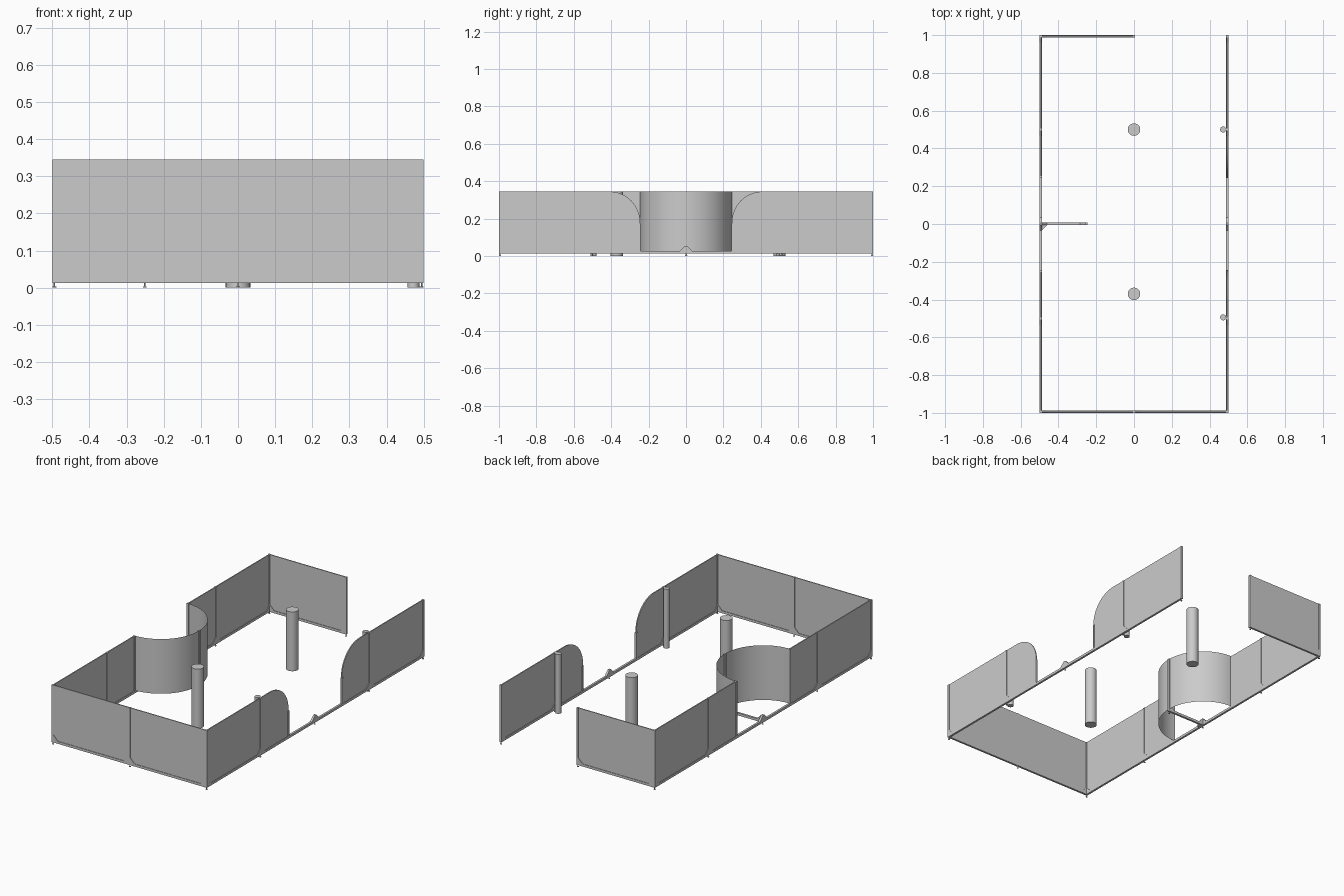
import bpy, bmesh
from math import sin, cos, pi

if "Cube" in bpy.data.objects:
    bpy.data.objects.remove(bpy.data.objects["Cube"])

T = 0.012                      # frame profile width
H, Z0, Z1 = 0.345, 0.013, 0.027  # wall top, rail bottom, rail top
E = 0.494                      # centre line of the long walls
F = 0.994                      # centre line of the end walls


def finish(name, bm, smooth=False):
    bmesh.ops.recalc_face_normals(bm, faces=bm.faces)
    me = bpy.data.meshes.new(name)
    bm.to_mesh(me)
    bm.free()
    ob = bpy.data.objects.new(name, me)
    bpy.context.collection.objects.link(ob)
    if smooth:
        bpy.ops.object.select_all(action='DESELECT')
        ob.select_set(True)
        bpy.context.view_layer.objects.active = ob
        bpy.ops.object.shade_smooth_by_angle()
    return ob


def prism(name, pts, axis, pos, thick):
    """Extrude an (s, z) outline; the wall runs along axis at cross position pos."""
    bm = bmesh.new()
    def co(s, z, d):
        return (s, pos + d, z) if axis == 'x' else (pos + d, s, z)
    face = bm.faces.new([bm.verts.new(co(s, z, -thick / 2)) for s, z in pts])
    ext = bmesh.ops.extrude_face_region(bm, geom=[face])
    vs = [g for g in ext['geom'] if isinstance(g, bmesh.types.BMVert)]
    bmesh.ops.translate(bm, verts=vs, vec=(0, thick, 0) if axis == 'x' else (thick, 0, 0))
    return finish(name, bm)


def box(name, s0, s1, z0, z1, axis, pos, thick=T):
    return prism(name, [(s0, z0), (s1, z0), (s1, z1), (s0, z1)], axis, pos, thick)


def post(name, s, axis, pos, top=H):
    return box(name, s - T / 2, s + T / 2, Z0, top, axis, pos)


def gusset(name, s, d, axis, pos):
    a, b = s + d * T / 2, s + d * 0.034
    return prism(name, [(a, Z1), (b, Z1), (a, 0.055)], axis, pos, T)


def cylinder(name, x, y, r1, r2, z0, z1, seg=32):
    bm = bmesh.new()
    bmesh.ops.create_cone(bm, cap_ends=True, segments=seg, radius1=r1, radius2=r2, depth=z1 - z0)
    bmesh.ops.translate(bm, verts=bm.verts, vec=(x, y, (z0 + z1) / 2))
    return finish(name, bm, True)


# long side walls
for side, x in (("left", -E), ("right", E)):
    box(side + "_rail", -1, 1, Z0, Z1, 'y', x)
    for m in (-1, 1):
        post(side + "_corner_post", m * F, 'y', x)
        post(side + "_middle_post", m * 0.5, 'y', x)
        post(side + "_inner_post", m * 0.249, 'y', x, H if side == "left" else 0.175)
        gusset(side + "_corner_gusset", m * F, -m, 'y', x)
        for d in (-1, 1):
            gusset(side + "_middle_gusset", m * 0.5, d, 'y', x)
        gusset(side + "_centre_gusset", 0, m, 'y', x)
        box(side + "_panel", m * 0.5, m * F, Z1, H, 'y', x, 0.006)
        # short panel: square on the left, rounded shoulder on the right
        pts = [(m * 0.5, Z1), (m * 0.245, Z1)]
        if side == "left":
            pts += [(m * 0.245, H), (m * 0.5, H)]
        else:
            r = 0.165
            pts += [(m * (0.245 + r - r * cos(i * pi / 32)), H - r + r * sin(i * pi / 32))
                    for i in range(17)] + [(m * 0.5, H)]
        prism(side + "_short_panel", pts, 'y', x, 0.006)
    post(side + "_centre_stub", 0, 'y', x, 0.055)

# end walls: full front, half back
for side, y, ends in (("front", -F, (-1, 1)), ("back", F, (-1,))):
    box(side + "_rail", -0.5, 0.5 if side == "front" else T / 2, Z0, Z1, 'x', y)
    post(side + "_centre_post", 0, 'x', y)
    for m in ends:
        box(side + "_panel", 0, m * E, Z1, H, 'x', y, 0.006)
        gusset(side + "_centre_gusset", 0, m, 'x', y)
        gusset(side + "_end_gusset", m * E, -m, 'x', y)

# alcove support rail, post and braces
box("alcove_rail", -0.5, -0.245, Z0, Z1, 'x', 0.002)
post("alcove_post", -0.251, 'x', 0.002)
gusset("alcove_post_gusset", -0.251, -1, 'x', 0.002)
gusset("alcove_wall_gusset", -E, 1, 'x', 0.002)
bm = bmesh.new()
tri = [(-0.488, -0.034), (-0.458, -0.004), (-0.488, -0.004)]
lo = [bm.verts.new((x, y, Z0)) for x, y in tri]
hi = [bm.verts.new((x, y, Z1)) for x, y in tri]
bm.faces.new(lo)
bm.faces.new(hi)
for i in range(3):
    j = (i + 1) % 3
    bm.faces.new((lo[i], lo[j], hi[j], hi[i]))
finish("alcove_floor_brace", bm)

# half-round alcove wall (thin sheet)
bm = bmesh.new()
cols = []
for i in range(49):
    a = -pi / 2 + pi * i / 48
    x, y = -0.496 + 0.246 * cos(a), 0.246 * sin(a)
    cols.append((bm.verts.new((x, y, Z1)), bm.verts.new((x, y, H))))
for (a, b), (c, d) in zip(cols, cols[1:]):
    bm.faces.new((a, c, d, b))
finish("alcove_curved_wall", bm, True)

# free-standing columns
for x, y, r in ((0, 0.5, 0.033), (0, -0.37, 0.033), (0.472, 0.5, 0.016), (0.472, -0.494, 0.016)):
    cylinder("column", x, y, r, r, 0, H)

# small levelling feet
feet = [(x, y) for x in (-E, E) for y in (-F, -0.5, 0, 0.5, F)]
feet += [(0, -F), (0, F), (-0.251, 0.002)]
for x, y in feet:
    cylinder("foot_disc", x, y, 0.005, 0.005, 0, 0.003, 12)
    cylinder("foot_stem", x, y, 0.002, 0.002, 0.003, Z0, 12)
